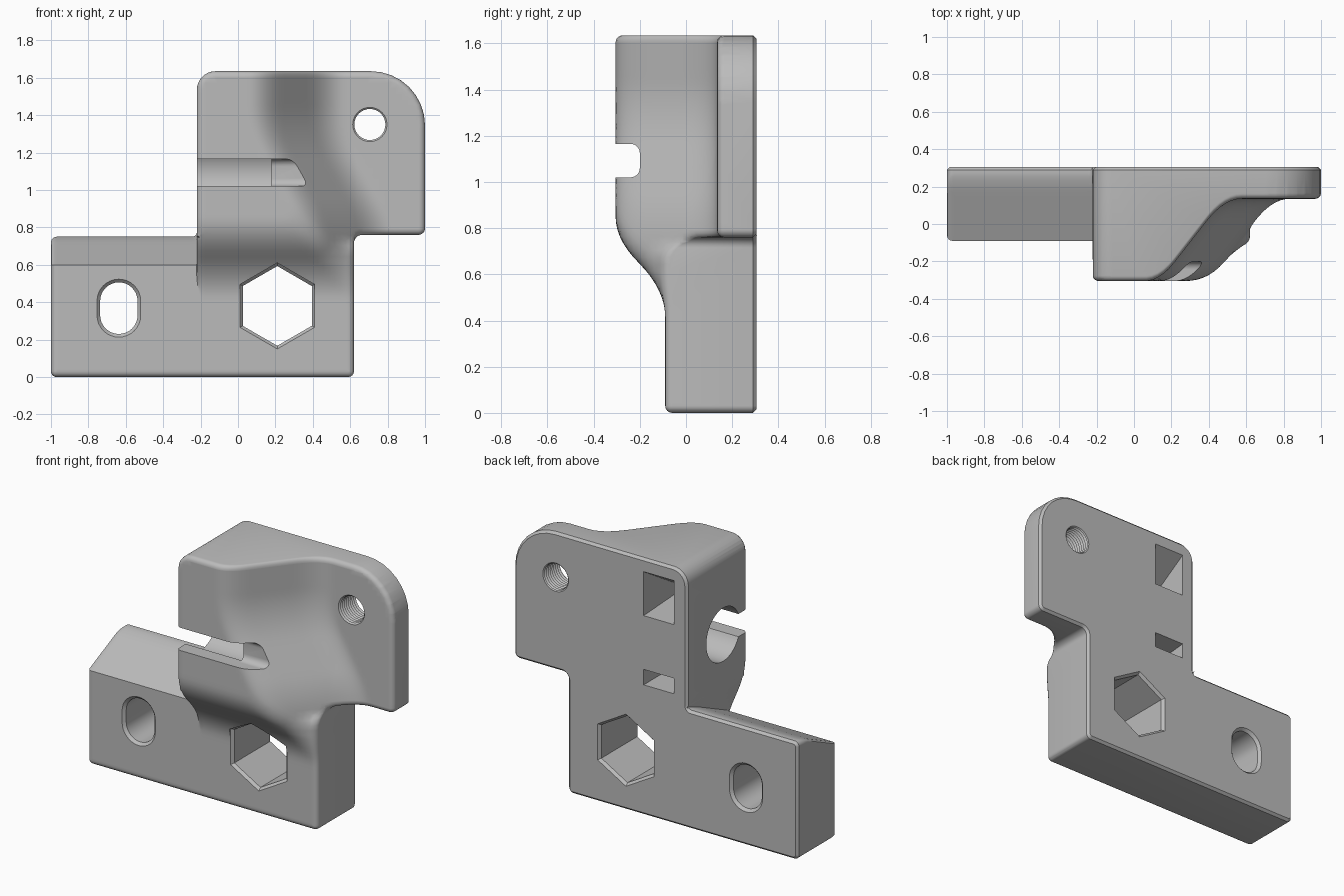
import bpy, bmesh, math
from mathutils import Vector

if "Cube" in bpy.data.objects:
    bpy.data.objects.remove(bpy.data.objects["Cube"])

grey = bpy.data.materials.new("plain grey")
grey.diffuse_color = (0.5, 0.5, 0.5, 1)
grey.use_nodes = True
grey.node_tree.nodes["Principled BSDF"].inputs["Base Color"].default_value = grey.diffuse_color
RIM = 0.03
STEP_X = -0.22      # where the thick hub meets the thin arm


def loft(loops):
    """Closed solid through matching loops of points."""
    bm = bmesh.new()
    rings = [[bm.verts.new(p) for p in lp] for lp in loops]
    n = len(rings[0])
    for a, b in zip(rings, rings[1:]):
        for i in range(n):
            bm.faces.new((a[i], a[(i + 1) % n], b[(i + 1) % n], b[i]))
    bm.faces.new(rings[0][::-1])
    bm.faces.new(rings[-1])
    bmesh.ops.recalc_face_normals(bm, faces=bm.faces)
    return bm


def to_object(name, bm):
    me = bpy.data.meshes.new(name)
    bm.to_mesh(me)
    bm.free()
    me.materials.append(grey)
    ob = bpy.data.objects.new(name, me)
    bpy.context.collection.objects.link(ob)
    return ob


def outline(corners, d=0.0):
    """Rounded counter-clockwise polygon of (x, z, radius), inset by d."""
    pts = []
    n = len(corners)
    for i in range(n):
        p = Vector(corners[i][:2])
        u = (p - Vector(corners[i - 1][:2])).normalized()
        v = (Vector(corners[(i + 1) % n][:2]) - p).normalized()
        convex = u.cross(v) > 0
        r = corners[i][2]
        c = p + (v - u) * r                     # arc centre
        r2 = r - d if convex else r + d
        for k in range(9):
            t = k / 8 * math.pi / 2
            pts.append(c + (u * math.sin(t) - v * math.cos(t)) * r2)
    return pts


def smax(a, b, k):
    h = max(k - abs(a - b), 0) / k
    return max(a, b) + h * h * k / 4


def smin(a, b, k):
    return -smax(-a, -b, k)


def smooth(t):
    t = min(max(t, 0), 1)
    return t * t * (3 - 2 * t)


def front(x, z):
    """Depth of the front surface."""
    if x < STEP_X - 0.0005:                       # arm with sloped top
        return -0.09 + max(0, z - 0.6) * 2.2
    shift = smax(0, smin(0.27, (1.3 - z) * 0.56, 0.08), 0.08)
    side = -0.2 + 1.28 * (x - shift - 0.22)       # flank of the hub
    under = -0.2 - (z - 0.645)                    # underside of the hub
    y = smax(-0.305, smax(side, under, 0.1), 0.1)
    plate = 0.135
    if x < 0.625:
        plate = -0.09 + 0.225 * smooth((z - 0.68) / 0.12)
    y = smin(y, plate, 0.12)
    if z < 0.75 and x - STEP_X < RIM:             # rounded edge beside the arm
        e = RIM - max(0, x - STEP_X)
        y = min(-0.09, y + RIM - math.sqrt(RIM * RIM - e * e))
    return y


# Body: outline with rounded rims, front gridded and pushed to its depth
corners = [(-1, 0, 0.031), (0.62, 0, 0.031), (0.62, 0.76, 0.045),
           (1, 0.76, 0.035), (1, 1.635, 0.29), (-0.22, 1.635, 0.1),
           (-0.22, 0.75, 0.025), (-1, 0.75, 0.031)]
loops = []
for k in range(5):
    t = k / 4 * math.pi / 2
    loops.append((RIM * (1 - math.sin(t)), RIM * (1 - math.cos(t))))
loops += [(0, 1.985), (0.015, 2.0)]
bm = loft([[(p.x, y, p.y) for p in outline(corners, d)] for d, y in loops])
cuts = [((1, 0, 0), -0.9837 + i * 0.03) for i in range(67)]
cuts += [((0, 0, 1), 0.0137 + i * 0.03) for i in range(55)]
cuts += [((1, 0, 0), STEP_X + o) for o in (-0.001, 0.0001, 0.004, 0.01, 0.018, 0.03)]
cuts += [((0, 0, 1), 0.6), ((1, 0, 0), 0.6245)]
for no, c in cuts:
    fs = [f for f in bm.faces if max(v.co.y for v in f.verts) < 0.1]
    geom = set(fs)
    for f in fs:
        geom.update(f.verts)
        geom.update(f.edges)
    bmesh.ops.bisect_plane(bm, geom=list(geom), dist=1e-5,
                           plane_co=Vector(no) * c, plane_no=no)
for v in bm.verts:
    v.co.y = front(v.co.x, v.co.z) + v.co.y if v.co.y < 0.1 else v.co.y - 1.695
bmesh.ops.triangulate(bm, faces=bm.faces)
bmesh.ops.recalc_face_normals(bm, faces=bm.faces)
body = to_object("bracket_body", bm)


def cut(bm):
    tool = to_object("cutter", bm)
    tool.hide_render = True
    m = body.modifiers.new("cut", 'BOOLEAN')
    m.operation, m.solver, m.object = 'DIFFERENCE', 'EXACT', tool
    bpy.context.view_layer.objects.active = body
    bpy.ops.object.modifier_apply(modifier=m.name)
    bpy.data.objects.remove(tool)


def along_x(pts, x0, x1):
    cut(loft([[(x, y, z) for y, z in pts] for x in (x0, x1)]))


def chamfered_hole(ring, c=0.017):
    """ring(extra) gives the hole's (x, z) points grown by extra."""
    steps = [(c, -0.2), (c, -0.09), (0, -0.09 + c),
             (0, 0.305 - c), (c, 0.305), (c, 0.4)]
    cut(loft([[(x, y, z) for x, z in ring(e)] for e, y in steps]))


def hexagon(e):
    return [(0.21 + (0.213 + e) * math.sin(i * math.pi / 3),
             0.38 + (0.213 + e) * math.cos(i * math.pi / 3)) for i in range(6)]


def long_slot(e):
    pts = []
    for i in range(34):
        a = (i if i < 17 else i - 1) / 16 * math.pi
        pts.append((-0.637 + (0.1 + e) * math.cos(a),
                    0.368 + (0.1 + e) * math.sin(a) + (0.038 if i < 17 else -0.038)))
    return pts


# Nut hole and slotted hole
chamfered_hole(hexagon)
chamfered_hole(long_slot)

# Threaded bolt hole
rings = []
for i in range(29):
    r = 0.083 if i % 2 else 0.094
    rings.append([(0.705 + r * math.cos(a * math.pi / 16), 0.08 + i * 0.0095,
                   1.35 + r * math.sin(a * math.pi / 16)) for a in range(32)])
cut(loft(rings))

# Rod socket with its mouth, then the shallow groove running out of the hub
a0 = math.asin(0.0725 / 0.17)
key = [(-0.06 - 0.17 * math.cos(a0 + i / 40 * 2 * (math.pi - a0)),
        1.0925 + 0.17 * math.sin(a0 + i / 40 * 2 * (math.pi - a0))) for i in range(41)]
along_x([(-0.4, 1.165)] + key + [(-0.4, 1.02)], -0.3, 0.18)
groove = [(-0.4, 1.02)]
for zc, s in ((1.06, -1), (1.125, 1)):
    arc = [(-0.24 + 0.04 * math.sin(t * math.pi / 12),
            zc + s * 0.04 * math.cos(t * math.pi / 12)) for t in range(7)]
    groove += arc if s < 0 else arc[::-1]
groove.append((-0.4, 1.165))
along_x(groove, -0.3, 0.6)

# Pockets in the back
along_x([(0.32, 1.56), (0.32, 1.27), (-0.04, 1.29), (-0.04, 1.34)], -0.13, 0.085)
along_x([(0.32, 0.93), (0.32, 0.83), (0.1, 0.83), (0.02, 0.9)], -0.13, 0.085)

# Smooth shading with sharp edges kept
bpy.ops.object.select_all(action='DESELECT')
body.select_set(True)
bpy.context.view_layer.objects.active = body
bpy.ops.object.shade_smooth_by_angle(angle=math.radians(32))
